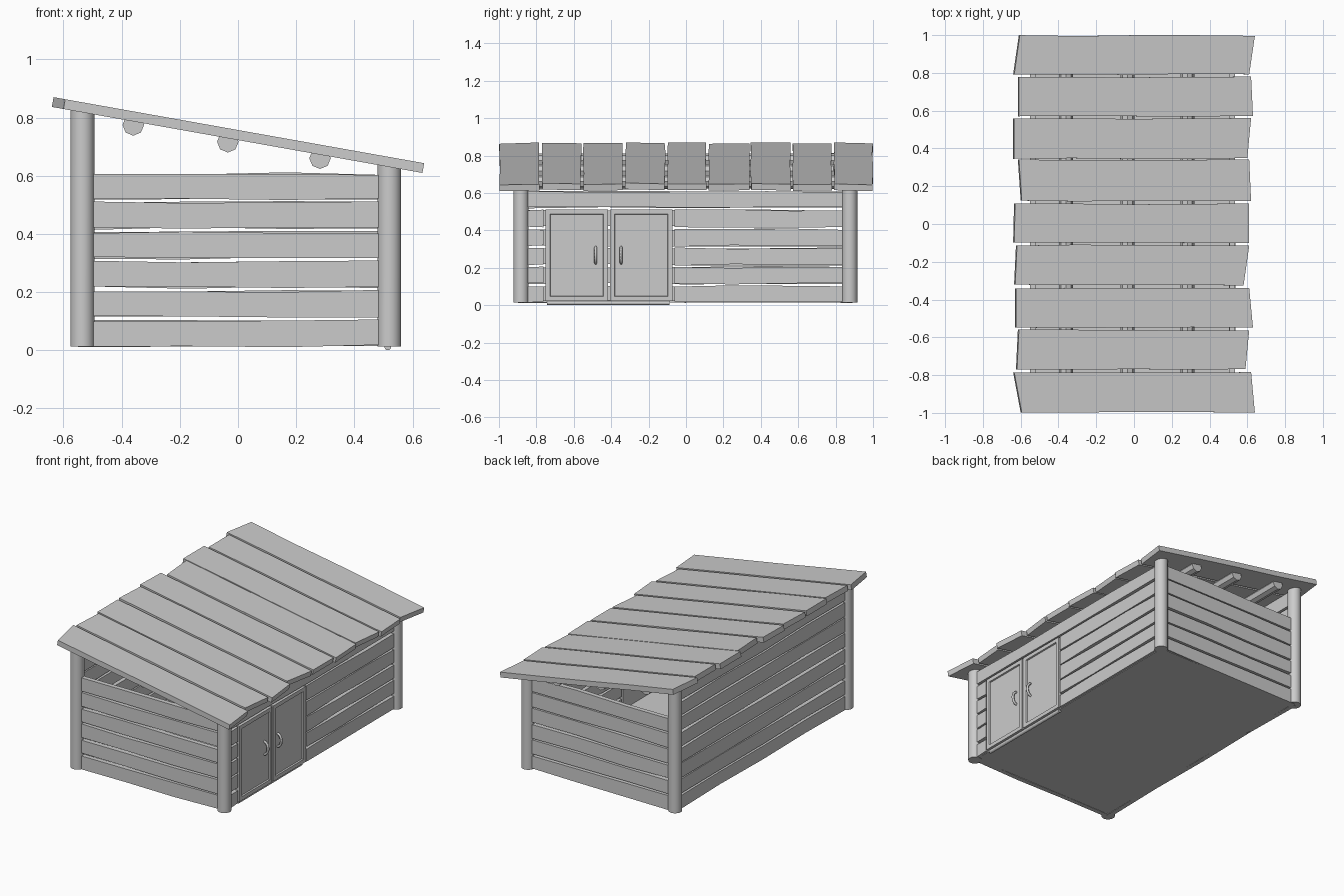
import bpy, bmesh, math, random
from mathutils import Vector

if "Cube" in bpy.data.objects:
    bpy.data.objects.remove(bpy.data.objects["Cube"])

random.seed(4)
A = math.radians(10.1)                      # roof pitch
roof_z = lambda x: 0.7225 - math.tan(A) * x  # underside of the roof


def finish(name, bm):
    bmesh.ops.recalc_face_normals(bm, faces=bm.faces)
    me = bpy.data.meshes.new(name)
    bm.to_mesh(me)
    bm.free()
    ob = bpy.data.objects.new(name, me)
    bpy.context.collection.objects.link(ob)
    return ob


def add_board(bm, left, right, lo, hi, t0, t1, place, wobble=0.005, cuts=3):
    """Wavy-edged board: left/right are (low edge, high edge) end positions."""
    rings = []
    for i in range(cuts + 1):
        f = i / cuts
        w0 = lo + random.uniform(-wobble, wobble)
        w1 = hi + random.uniform(-wobble, wobble)
        s0 = left[0] + (right[0] - left[0]) * f
        s1 = left[1] + (right[1] - left[1]) * f
        pts = [(s0, w0, t0), (s1, w1, t0), (s1, w1, t1), (s0, w0, t1)]
        rings.append([bm.verts.new(place(*p)) for p in pts])
    for a, b in zip(rings, rings[1:]):
        for k in range(4):
            m = (k + 1) % 4
            bm.faces.new((a[k], a[m], b[m], b[k]))
    bm.faces.new(rings[0])
    bm.faces.new(rings[-1])


def box(name, x0, x1, y0, y1, z0, z1):
    bm = bmesh.new()
    bmesh.ops.create_cube(bm, size=1)
    for v in bm.verts:
        v.co = Vector(((x0, x1)[v.co.x > 0], (y0, y1)[v.co.y > 0], (z0, z1)[v.co.z > 0]))
    return finish(name, bm)


def rod(name, p, q, r, sides):
    bm = bmesh.new()
    d = Vector(q) - Vector(p)
    bmesh.ops.create_cone(bm, cap_ends=True, segments=sides, radius1=r, radius2=r, depth=d.length)
    rot = d.to_track_quat('Z', 'Y')
    for v in bm.verts:
        v.co = rot @ v.co + (Vector(p) + Vector(q)) / 2
    return finish(name, bm)


def smooth(ob):
    bpy.ops.object.select_all(action='DESELECT')
    ob.select_set(True)
    bpy.context.view_layer.objects.active = ob
    bpy.ops.object.shade_smooth_by_angle(angle=math.radians(35))


# corner posts, tops cut to the roof slope
for x, side in ((-0.535, "high"), (0.52, "low")):
    for y, end in ((-0.882, "front"), (0.875, "back")):
        post = rod(f"{side}_{end}_post", (x, y, 0.013), (x, y, 0.5), 0.041, 20)
        for v in post.data.vertices:
            if v.co.z > 0.3:
                v.co.z = roof_z(v.co.x)
        smooth(post)

# floor
box("floor", -0.535, 0.52, -0.885, 0.88, 0.015, 0.028)

# plank rows (bottom, top)
rows = [(0.015, 0.103), (0.116, 0.204), (0.216, 0.305),
        (0.317, 0.406), (0.418, 0.508), (0.520, 0.607)]

# end walls
for y, end in ((-0.882, "front"), (0.875, "back")):
    bm = bmesh.new()
    for i, (lo, hi) in enumerate(rows):
        add_board(bm, (-0.53, -0.53), (0.515, 0.515), lo, hi, -0.015, 0.015,
                  lambda s, w, t: (s, y + t, w), 0.0 if i < 0 else 0.005)
    finish(f"{end}_wall_planks", bm)

# high side wall, closed up to the roof
bm = bmesh.new()
for lo, hi in rows + [(0.618, 0.707), (0.718, 0.81)]:
    add_board(bm, (-0.88, -0.88), (0.875, 0.875), lo, hi, -0.015, 0.015,
              lambda s, w, t: (-0.535 + t, s, w), 0.005, 4)
finish("high_side_planks", bm)

# low side wall, interrupted by the doors
bm = bmesh.new()
side = lambda s, w, t: (0.52 + t, s, w)
for lo, hi in rows[:5]:
    add_board(bm, (-0.88, -0.88), (-0.762, -0.762), lo, hi, -0.015, 0.015, side, 0.004, 1)
    add_board(bm, (-0.062, -0.062), (0.875, 0.875), lo, hi, -0.015, 0.015, side)
add_board(bm, (-0.88, -0.88), (0.875, 0.875), 0.524, 0.607, -0.015, 0.015, side, 0.005, 4)
finish("low_side_planks", bm)

# doors with recessed panels and bowed handles
for n, (y0, y1, hy) in enumerate(((-0.752, -0.416, -0.483), (-0.406, -0.072, -0.347))):
    door = box(f"door_{n + 1}", 0.503, 0.537, y0, y1, 0.022, 0.512)
    bm = bmesh.new()
    bm.from_mesh(door.data)
    face = max(bm.faces, key=lambda f: f.calc_center_median().x)
    bmesh.ops.inset_region(bm, faces=[face], thickness=0.035)
    bmesh.ops.inset_region(bm, faces=[face], thickness=0.004, depth=-0.009)
    bm.to_mesh(door.data)
    bm.free()
    cu = bpy.data.curves.new(f"handle_{n + 1}", 'CURVE')
    cu.dimensions = '3D'
    cu.bevel_depth = 0.008
    cu.bevel_resolution = 1
    cu.use_fill_caps = True
    sp = cu.splines.new('POLY')
    sp.points.add(8)
    for i, p in enumerate(sp.points):
        a = math.pi * i / 8
        p.co = (0.526 + 0.028 * math.sin(a), hy, 0.267 - 0.042 * math.cos(a), 1)
    bpy.context.collection.objects.link(bpy.data.objects.new(f"handle_{n + 1}", cu))

# threshold bar under the doors
rod("door_threshold", (0.515, -0.742, 0.0115), (0.515, -0.088, 0.0115), 0.0115, 12)

# roof beams
for i, x in enumerate((-0.36, -0.035, 0.282)):
    rod(f"roof_beam_{i + 1}", (x, -0.93, roof_z(x) - 0.012), (x, 0.93, roof_z(x) - 0.012), 0.037, 8)

# roof boards: y low, y high, left x (low, high edge), right x (low, high edge)
roof = [(-0.997, -0.787, -.60, -.64, .64, .62), (-0.770, -0.562, -.625, -.615, .59, .61),
        (-0.549, -0.338, -.63, -.63, .63, .61), (-0.322, -0.112, -.635, -.625, .58, .61),
        (-0.100, 0.106, -.64, -.635, .61, .61), (0.122, 0.338, -.60, -.615, .62, .61),
        (0.346, 0.558, -.64, -.64, .60, .62), (0.571, 0.779, -.615, -.615, .63, .62),
        (0.792, 0.997, -.64, -.61, .61, .64)]
slope = lambda s, w, t: (s * math.cos(A) + t * math.sin(A), w,
                         0.7225 - s * math.sin(A) + t * math.cos(A))
c = math.cos(A)
for i, (lo, hi, l0, l1, r0, r1) in enumerate(roof):
    bm = bmesh.new()
    add_board(bm, (l0 / c, l1 / c), ((r0 - 0.006) / c, (r1 - 0.006) / c),
              lo, hi, 0, 0.034, slope, 0.003, 4)
    finish(f"roof_board_{i + 1}", bm)
